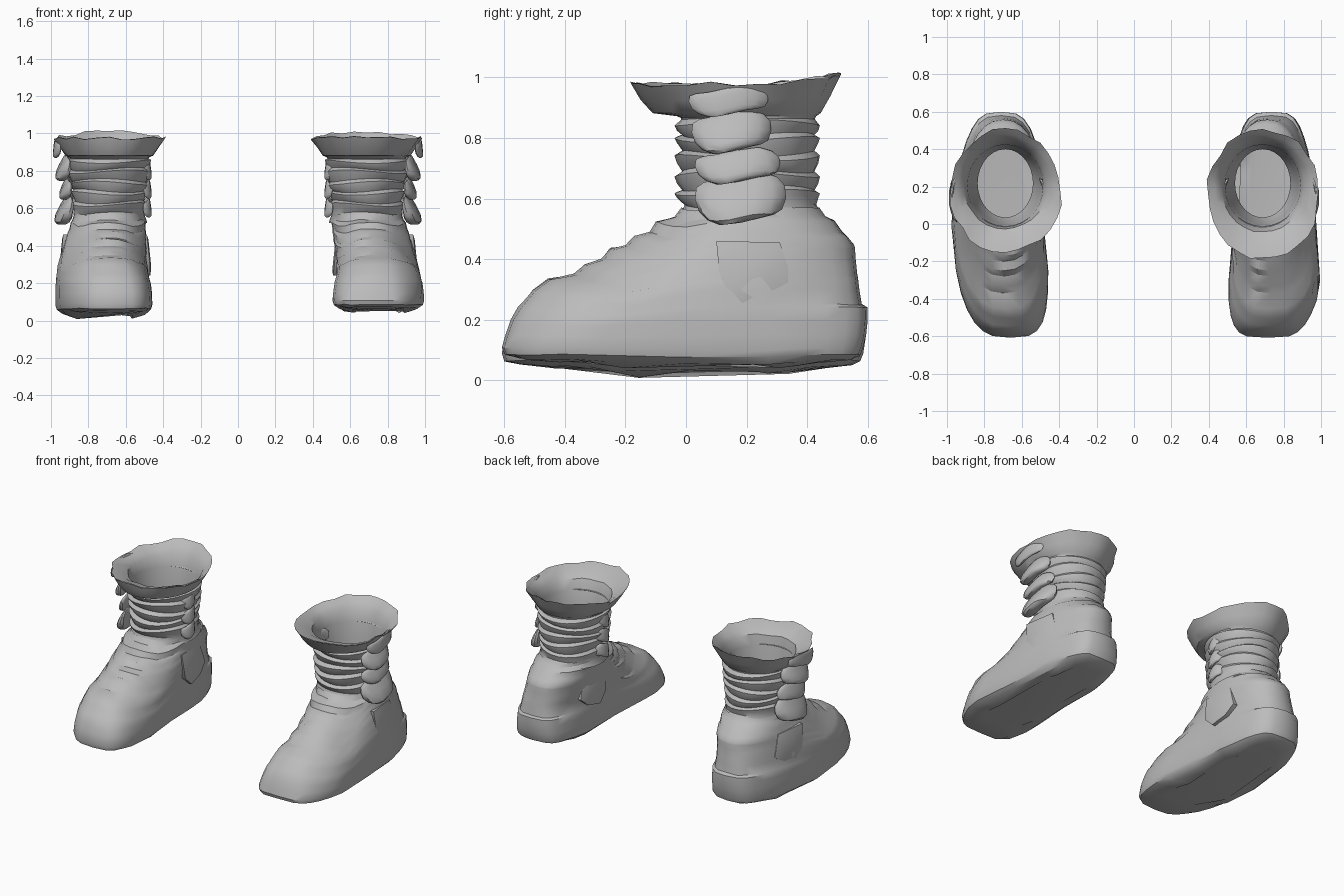
import bpy, bmesh, math, random

if "Cube" in bpy.data.objects:
    bpy.data.objects.remove(bpy.data.objects["Cube"])

random.seed(4)
N = 28  # segments round every ring
grey = bpy.data.materials.new("worn grey leather")
grey.diffuse_color = (0.5, 0.5, 0.5, 1)
grey.use_nodes = True
grey.node_tree.nodes["Principled BSDF"].inputs["Base Color"].default_value = grey.diffuse_color


def finish(bm, name, angle=35):
    bmesh.ops.recalc_face_normals(bm, faces=bm.faces)
    me = bpy.data.meshes.new(name)
    bm.to_mesh(me)
    bm.free()
    me.materials.append(grey)
    ob = bpy.data.objects.new(name, me)
    bpy.context.collection.objects.link(ob)
    bpy.ops.object.select_all(action='DESELECT')
    ob.select_set(True)
    bpy.context.view_layer.objects.active = ob
    bpy.ops.object.shade_smooth_by_angle(angle=math.radians(angle))
    return ob


def loft(rings, point, name, cap=False, angle=35):
    """Skin a stack of rings; point(ring, t) gives the position."""
    bm = bmesh.new()
    loops = [[bm.verts.new(point(r, 2 * math.pi * i / N)) for i in range(N)] for r in rings]
    for a, b in zip(loops, loops[1:]):
        for i in range(N):
            j = (i + 1) % N
            bm.faces.new((a[i], a[j], b[j], b[i]))
    if cap:
        bm.faces.new(loops[0])
    return finish(bm, name, angle)


def power(v, n):
    return math.copysign(abs(v) ** (2 / n), v)


def clamp(v):
    return min(1, max(0, v))


def blend(points, y):
    """Piecewise linear lookup."""
    for (a, p), (b, q) in zip(points, points[1:]):
        if y <= b:
            return p + (q - p) * clamp((y - a) / (b - a))
    return points[-1][1]


# foot rings: height, front y, back y, half width, squareness
FOOT = [
    (0.042, -0.44, 0.46, 0.15, 3.0), (0.05, -0.55, 0.55, 0.215, 3.2),
    (0.065, -0.60, 0.575, 0.245, 3.3), (0.088, -0.608, 0.585, 0.252, 3.3),
    (0.15, -0.597, 0.595, 0.252, 3.2), (0.20, -0.578, 0.60, 0.25, 3.1),
    (0.24, -0.555, 0.60, 0.248, 3.0), (0.25, -0.545, 0.58, 0.246, 2.9),
    (0.30, -0.505, 0.572, 0.242, 2.7), (0.335, -0.455, 0.568, 0.238, 2.6),
    (0.35, -0.37, 0.565, 0.234, 2.5), (0.385, -0.335, 0.562, 0.23, 2.4),
    (0.40, -0.28, 0.56, 0.226, 2.3), (0.435, -0.25, 0.558, 0.222, 2.3),
    (0.445, -0.20, 0.555, 0.217, 2.3), (0.475, -0.17, 0.535, 0.213, 2.3),
    (0.49, -0.12, 0.515, 0.207, 2.2), (0.525, -0.10, 0.49, 0.203, 2.2),
    (0.54, -0.04, 0.46, 0.192, 2.1), (0.57, -0.015, 0.44, 0.188, 2.1),
]
# shaft rings: slouched folds, then the flaring collar
SHAFT = [(0.53, -0.02, 0.46, 0.203), (0.57, -0.005, 0.43, 0.19)]
for z, hw in ((0.60, 0.193), (0.66, 0.198), (0.715, 0.208), (0.775, 0.214), (0.83, 0.218)):
    SHAFT += [(z, -0.03, 0.437, hw), (z + 0.02, -0.038, 0.442, hw + 0.006),
              (z + 0.034, -0.012, 0.424, hw - 0.008)]
SHAFT += [(0.872, -0.03, 0.43, 0.212), (0.882, -0.11, 0.445, 0.235), (0.925, -0.145, 0.475, 0.265),
          (0.975, -0.17, 0.505, 0.30)]
LINING = [(0.977, -0.17, 0.505, 0.30), (0.955, -0.09, 0.475, 0.26), (0.925, -0.035, 0.445, 0.225),
          (0.86, -0.015, 0.425, 0.203), (0.74, 0.0, 0.415, 0.188), (0.62, 0.015, 0.405, 0.168),
          (0.54, 0.035, 0.40, 0.148)]


def build_boot(side, label, lift, square, collar_front, centre, width):
    """centre and width are (y, value) tables along the foot."""
    def foot_point(r, t):
        z, yf, yb, hw, n = r
        n += square * max(0, 0.45 - z)
        cy, ry = (yf + yb) / 2, (yb - yf) / 2
        across = power(math.cos(t), n)
        y = cy + ry * power(math.sin(t), n)
        top = clamp((z - 0.3) / 0.27)
        cx = blend(centre, y) * (1 - top) + 0.688 * top
        wide = blend(width, y) * (1 - top) + top
        # instep folds run down over the flanks
        if z > 0.12:
            z -= (z - 0.12) * 0.30 * clamp((0.08 - y) / 0.25) * abs(across) ** 2.5
        # uneven sole: a dip under the ball and under the heel
        if z < 0.09:
            low = 1 if z < 0.06 else 0.4
            z += lift - low * (0.035 * math.exp(-((y + 0.12) / 0.12) ** 2)
                               + 0.022 * math.exp(-((y - 0.3) / 0.09) ** 2))
        z += random.uniform(-0.003, 0.003)
        return (side * (cx + hw * wide * across), y, z)

    jag = [random.uniform(-1, 1) for _ in range(N)]

    def shaft_point(r, t):
        z, yf, yb, hw = r
        k = int(round(t / (2 * math.pi) * N)) % N
        flare = clamp((z - 0.88) / 0.1)
        yf -= collar_front * flare
        grow = 1 + 0.04 * flare * jag[k]
        y = (yf + yb) / 2 + (yb - yf) / 2 * math.sin(t) * grow
        x = hw * math.cos(t) * grow
        z += flare * (0.010 * jag[(k * 3) % N] + 0.035 * max(0, math.sin(t)) ** 2)
        if z < 0.86 and flare == 0:  # sagging folds
            z += 0.010 * math.sin(2 * t + z * 31)
        return (side * (0.688 + x), y, z)

    loft(FOOT, foot_point, label + "_foot", cap=True, angle=32)
    loft(SHAFT, shaft_point, label + "_shaft_and_collar")
    loft(LINING, shaft_point, label + "_lining")

    def pad(name, y0, y1, z0, z1, x_in, x_low, x_high, sgn=1):
        """Puffed strap pad, sticking out more at its lower edge."""
        bm = bmesh.new()
        bmesh.ops.create_uvsphere(bm, u_segments=14, v_segments=8, radius=1)
        for v in bm.verts:
            a, b, c = (power(q, 2.7) for q in v.co)
            h = (c + 1) / 2
            reach = x_low + (x_high - x_low) * h
            x = (x_in + reach) / 2 + a * (reach - x_in) / 2
            y = (y0 + y1) / 2 + b * (y1 - y0) / 2 * (1 - 0.12 * (1 - h))
            # edges wrap back round the shaft
            x -= 0.03 * b * b
            v.co = (side * (0.69 + sgn * x), y, z0 + (z1 - z0) * h + 0.012 * math.sin(b * 3))
        finish(bm, label + "_" + name, 40)

    # outer strap pads
    pad("pad_lowest", 0.02, 0.34, 0.52, 0.68, 0.20, 0.315, 0.225)
    pad("pad_lower", 0.02, 0.32, 0.655, 0.76, 0.21, 0.28, 0.235)
    pad("pad_upper", 0.01, 0.29, 0.755, 0.885, 0.215, 0.305, 0.24)
    pad("pad_top", 0.0, 0.28, 0.878, 0.965, 0.275, 0.305, 0.295)
    # narrow inner strap ends
    for i, z in enumerate((0.56, 0.66, 0.76)):
        pad("inner_tab_%d" % i, 0.11, 0.25, z, z + 0.09, 0.20, 0.235, 0.222, -1)

    # ankle patches that lie on both flanks of the foot
    outline = [(0.10, 0.46), (0.31, 0.455), (0.355, 0.32), (0.29, 0.265), (0.18, 0.24), (0.115, 0.30)]
    for sgn, name in ((1, "outer_patch"), (-1, "inner_patch")):
        bm = bmesh.new()
        rows = []
        for depth, scale in ((0.03, 1.0), (0.0, 1.0), (-0.008, 0.75)):
            row = []
            for y, z in outline:
                y, z = 0.225 + (y - 0.225) * scale, 0.35 + (z - 0.35) * scale
                x = 0.242 * blend(width, y) - 0.04 * (y - 0.1) - 0.11 * (z - 0.25) + 0.012 - depth
                row.append(bm.verts.new((side * (blend(centre, y) - 0.015 + sgn * x), y, z)))
            rows.append(row)
        for a, b in zip(rows, rows[1:]):
            for i in range(6):
                bm.faces.new((a[i], a[(i + 1) % 6], b[(i + 1) % 6], b[i]))
        bm.faces.new(rows[-1])
        finish(bm, label + "_" + name, 50)


build_boot(-1, "left_boot", 0.0, 0.0, -0.02,
           [(-0.6, 0.66), (-0.4, 0.69), (0.0, 0.73), (0.5, 0.71)],
           [(-0.6, 0.96), (-0.2, 1.0), (0.1, 0.97), (0.5, 0.84)])
build_boot(1, "right_boot", 0.02, 2.5, 0.02,
           [(-0.6, 0.715), (-0.35, 0.75), (0.0, 0.753), (0.5, 0.735)],
           [(-0.6, 0.92), (-0.35, 1.0), (0.0, 0.88), (0.2, 0.88), (0.5, 0.76)])
